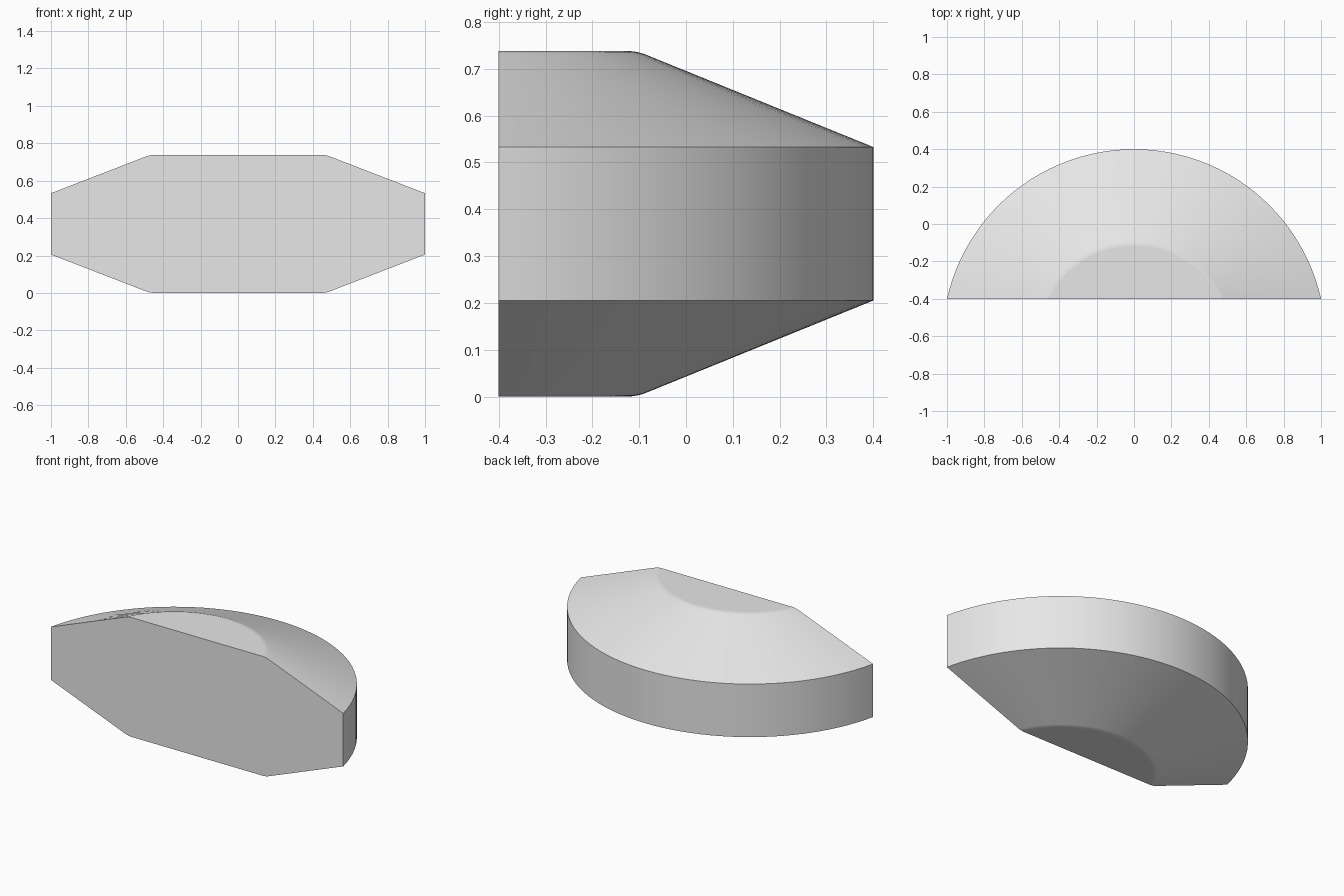
import bpy, bmesh, math

cube = bpy.data.objects.get("Cube")
if cube:
    bpy.data.objects.remove(cube, do_unlink=True)

CENTRE_Y = -0.625   # axis of the round body
FRONT_Y = -0.4      # flat cut face
HEIGHT = 0.738
SEGMENTS = 48

grey = bpy.data.materials.new("light_grey")
grey.use_nodes = True
colour = (0.8, 0.8, 0.8, 1)
grey.diffuse_color = colour
grey.node_tree.nodes["Principled BSDF"].inputs["Base Color"].default_value = colour

# Profile from underside to rim, with a softened corner, mirrored to the top
lower = [(0.505, 0), (0.52, 0.002), (0.535, 0.006), (1.025, 0.205)]
profile = lower + [(r, HEIGHT - z) for r, z in reversed(lower)]


def arc(bm, radius, z):
    """Arc of vertices running from one end of the flat face to the other."""
    start = math.asin((FRONT_Y - CENTRE_Y) / radius)
    verts = []
    for i in range(SEGMENTS + 1):
        a = start + (math.pi - 2 * start) * i / SEGMENTS
        verts.append(bm.verts.new((radius * math.cos(a),
                                   CENTRE_Y + radius * math.sin(a), z)))
    return verts


# Loft the arcs, then close the top, underside and flat front
bm = bmesh.new()
rings = [arc(bm, r, z) for r, z in profile]
for low, high in zip(rings, rings[1:]):
    for i in range(SEGMENTS):
        bm.faces.new((low[i], low[i + 1], high[i + 1], high[i]))
bm.faces.new(rings[0])
bm.faces.new(rings[-1])
bm.faces.new([r[0] for r in rings] + [r[-1] for r in reversed(rings)])
bmesh.ops.recalc_face_normals(bm, faces=bm.faces)

mesh = bpy.data.meshes.new("half_disc_body")
bm.to_mesh(mesh)
bm.free()
mesh.materials.append(grey)
body = bpy.data.objects.new("half_disc_body", mesh)
bpy.context.collection.objects.link(body)

# Smooth curved walls, crisp rims, even shading on the flat faces
bpy.ops.object.select_all(action='DESELECT')
body.select_set(True)
bpy.context.view_layer.objects.active = body
bpy.ops.object.shade_smooth_by_angle(angle=math.radians(30))
weighted = body.modifiers.new("even_shading", 'WEIGHTED_NORMAL')
weighted.keep_sharp = True
